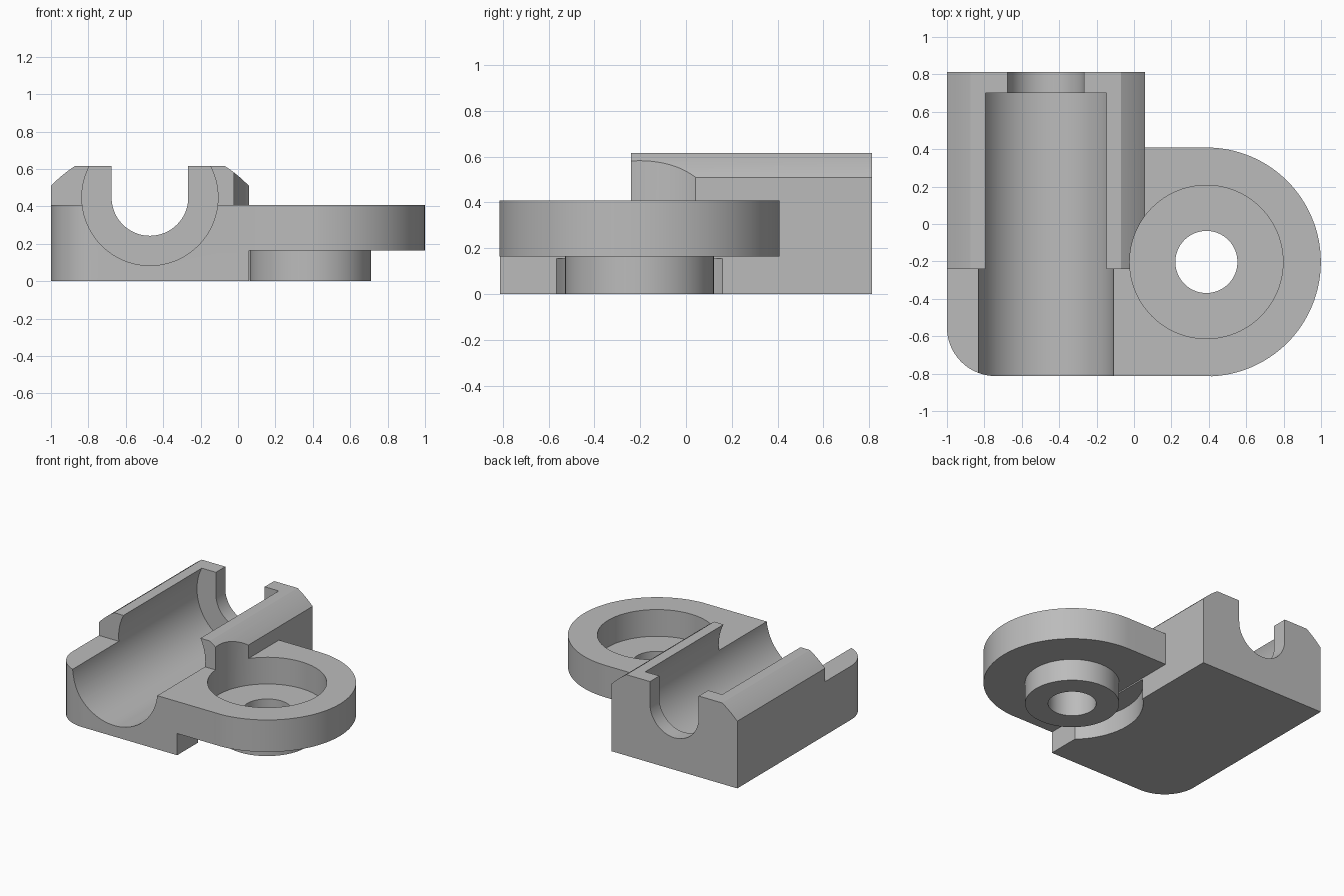
import bpy, bmesh, math
from mathutils import Vector

cube = bpy.data.objects.get("Cube")
if cube:
    bpy.data.objects.remove(cube, do_unlink=True)

gray = bpy.data.materials.new("machined gray")
gray.use_nodes = True
gray.diffuse_color = (0.5, 0.5, 0.5, 1)
gray.node_tree.nodes["Principled BSDF"].inputs["Base Color"].default_value = (0.5, 0.5, 0.5, 1)


def arc(cx, cy, r, start, end, steps=32):
    """Points on an arc, angles in degrees."""
    angles = [math.radians(start + (end - start) * i / steps) for i in range(steps + 1)]
    return [(cx + r * math.cos(a), cy + r * math.sin(a)) for a in angles]


def prism(name, outline, lo, hi, axis="Z"):
    """Extrude a closed outline along Z (outline in xy) or Y (outline in xz)."""
    bm = bmesh.new()
    place = (lambda p: (p[0], p[1], lo)) if axis == "Z" else (lambda p: (p[0], lo, p[1]))
    face = bm.faces.new([bm.verts.new(place(p)) for p in outline])
    step = Vector((0, 0, hi - lo)) if axis == "Z" else Vector((0, hi - lo, 0))
    top = bmesh.ops.extrude_face_region(bm, geom=[face])["geom"]
    bmesh.ops.translate(bm, vec=step, verts=[v for v in top if isinstance(v, bmesh.types.BMVert)])
    bmesh.ops.recalc_face_normals(bm, faces=bm.faces)
    mesh = bpy.data.meshes.new(name)
    bm.to_mesh(mesh)
    bm.free()
    mesh.materials.append(gray)
    obj = bpy.data.objects.new(name, mesh)
    bpy.context.collection.objects.link(obj)
    return obj


def disc(name, centre, r, lo, hi, axis="Z"):
    return prism(name, arc(*centre, r, 0, 360, 96)[:-1], lo, hi, axis)


def combine(target, tool, operation):
    """Apply a boolean and remove the tool."""
    mod = target.modifiers.new(tool.name, "BOOLEAN")
    mod.operation, mod.object, mod.solver = operation, tool, "EXACT"
    bpy.context.view_layer.objects.active = target
    bpy.ops.object.modifier_apply(modifier=mod.name)
    bpy.data.objects.remove(tool, do_unlink=True)


LEFT, RIGHT, FRONT, BACK = -1.0, 0.058, -0.813, 0.813
BORE_X = (LEFT + RIGHT) / 2
DECK, TOP = 0.408, 0.615
BORE = (BORE_X, 0.448)
EYE = (0.387, -0.203)
EYE_R = 0.612

# Low slab with one rounded front corner
corner = arc(LEFT + 0.26, FRONT + 0.26, 0.26, 180, 270, 16)
body = prism("clamp_body", corner + [(RIGHT, FRONT), (RIGHT, BACK), (LEFT, BACK)], 0, DECK)

# Raised cradle with gently curved shoulders
half = (RIGHT - LEFT) / 2
crown_r = math.hypot(half, 0.51)
a0 = math.degrees(math.atan2(0.51, half))
a1 = math.degrees(math.asin(TOP / crown_r))
shoulders = arc(BORE_X, 0, crown_r, a0, a1, 8) + arc(BORE_X, 0, crown_r, 180 - a1, 180 - a0, 8)
cradle = prism("cradle", [(LEFT, 0), (RIGHT, 0)] + shoulders, -0.24, BACK, "Y")
combine(body, cradle, "UNION")

# Clearance around the boss on the underside
combine(body, disc("boss_clearance", EYE, 0.49, -0.1, 0.155), "DIFFERENCE")

# Side eye plate with its boss
eye = arc(*EYE, EYE_R, -90, 90, 64)
eye[0], eye[-1] = (EYE[0], FRONT), (EYE[0], EYE[1] + EYE_R)
plate = prism("eye_plate", eye + [(-0.05, EYE[1] + EYE_R), (-0.05, FRONT)], 0.165, DECK)
combine(body, plate, "UNION")
combine(body, disc("eye_boss", EYE, 0.325, 0, 0.19), "UNION")

# Pocket and through hole
combine(body, disc("pocket", EYE, 0.41, 0.205, 1), "DIFFERENCE")
combine(body, disc("through_hole", EYE, 0.166, -0.1, 0.5), "DIFFERENCE")

# Main bore, then the narrow open slot in the back wall
combine(body, disc("main_bore", BORE, 0.364, -1, 0.70, "Y"), "DIFFERENCE")
slot = arc(*BORE, 0.205, 180, 360, 48) + [(BORE_X + 0.205, 0.9), (BORE_X - 0.205, 0.9)]
combine(body, prism("back_slot", slot, 0.5, 1, "Y"), "DIFFERENCE")

# Smooth curved walls, crisp edges
bpy.ops.object.select_all(action="DESELECT")
body.select_set(True)
bpy.context.view_layer.objects.active = body
bpy.ops.object.shade_smooth_by_angle(angle=math.radians(20))
